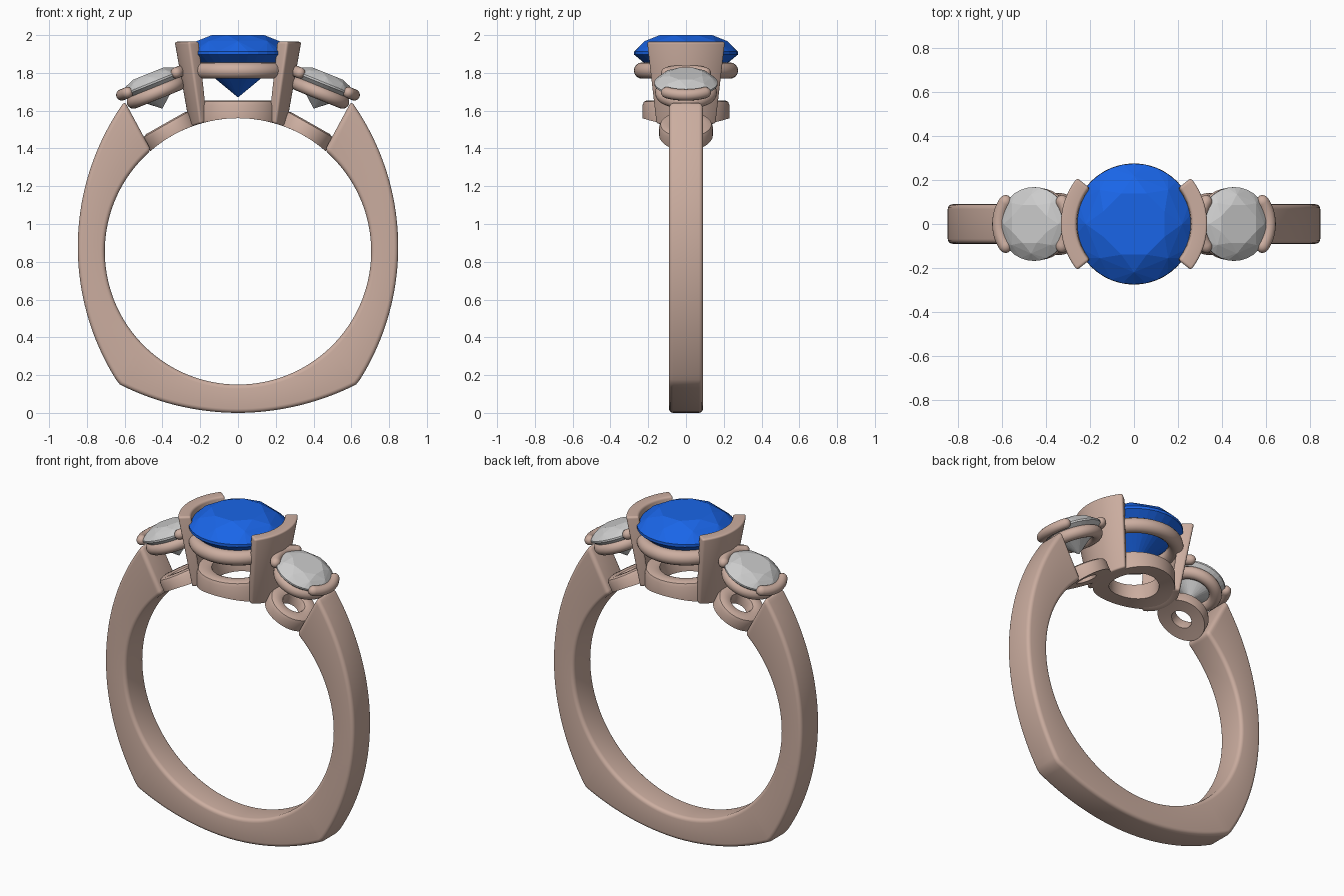
import bpy, bmesh
from math import sin, cos, pi, radians, sqrt, atan2
from mathutils import Matrix, Vector

if "Cube" in bpy.data.objects:
    bpy.data.objects.remove(bpy.data.objects["Cube"])

FZ, FR = 0.855, 0.705          # finger hole centre height and radius


def material(name, rgb):
    m = bpy.data.materials.new(name)
    m.diffuse_color = (*rgb, 1)
    m.use_nodes = True
    m.node_tree.nodes["Principled BSDF"].inputs["Base Color"].default_value = m.diffuse_color
    return m


METAL = material("rose_metal", (0.60, 0.42, 0.35))
BLUE = material("blue_gem", (0.01, 0.13, 0.80))


def finish(name, bm, mat=None, matrix=Matrix(), smooth=True):
    bmesh.ops.recalc_face_normals(bm, faces=bm.faces)
    me = bpy.data.meshes.new(name)
    bm.to_mesh(me)
    bm.free()
    ob = bpy.data.objects.new(name, me)
    bpy.context.collection.objects.link(ob)
    ob.matrix_world = matrix
    if mat:
        me.materials.append(mat)
    if smooth:
        bpy.ops.object.select_all(action='DESELECT')
        ob.select_set(True)
        bpy.context.view_layer.objects.active = ob
        bpy.ops.object.shade_smooth_by_angle(angle=radians(40))
    return ob


def loft(name, loops, closed=False, bevel=0, matrix=Matrix()):
    """Skin a row of equal point loops, capped unless closed."""
    bm = bmesh.new()
    rows = [[bm.verts.new(p) for p in loop] for loop in loops]
    n = len(rows[0])
    for i in range(len(rows) - (not closed)):
        a, b = rows[i], rows[(i + 1) % len(rows)]
        for j in range(n):
            k = (j + 1) % n
            bm.faces.new((a[j], a[k], b[k], b[j]))
    if not closed:
        bm.faces.new(rows[0])
        bm.faces.new(rows[-1])
    bmesh.ops.recalc_face_normals(bm, faces=bm.faces)
    if bevel:
        edges = [e for e in bm.edges if e.calc_face_angle(0) > radians(50)]
        bmesh.ops.bevel(bm, geom=edges, offset=bevel, segments=4, profile=0.5,
                        affect='EDGES', clamp_overlap=True)
    return finish(name, bm, METAL, matrix)


def tube(name, R, r, z, a0=0, a1=2 * pi, matrix=Matrix()):
    """Full torus, or an arc bar with round ends."""
    full = a1 - a0 > 6.2
    st = [(a0 + (a1 - a0) * i / 48, r) for i in range(48 if full else 49)]
    if not full:
        caps = [(cos(t) * r / R, sin(t) * r) for t in (radians(d) for d in (6, 25, 45, 68))]
        st = [(a0 - d, q) for d, q in caps] + st + [(a1 + d, q) for d, q in reversed(caps)]
    loops = []
    for a, q in st:
        sec = [(R + q * cos(2 * pi * k / 16), z + q * sin(2 * pi * k / 16)) for k in range(16)]
        loops.append([(p * cos(a), p * sin(a), h) for p, h in sec])
    return loft(name, loops, full, 0, matrix)


def seat_ring(name, tilt, r_in, r_out, top):
    """Ring whose underside follows the finger hole."""
    loops = []
    mid = (r_in + r_out) / 2
    for i in range(64):
        c, s = cos(2 * pi * i / 64), sin(2 * pi * i / 64)
        low = lambda r: sqrt(FR ** 2 - (r * c) ** 2)
        b = 0.025
        sec = [(r_in, low(r_in)), (mid, low(mid)), (r_out, low(r_out)), (r_out, top - b),
               (r_out - b * .3, top - b * .3), (r_out - b, top),
               (r_in + b, top), (r_in + b * .3, top - b * .3), (r_in, top - b)]
        loops.append([(r * c, r * s, z) for r, z in sec])
    m = Matrix.Translation((0, 0, FZ)) @ Matrix.Rotation(tilt, 4, 'Y')
    return loft(name, loops, True, 0, m)


def gem(name, R, crown, depth, mat=None, matrix=Matrix()):
    """Round brilliant as the hull of its facet corners; girdle at z = 0."""
    bm = bmesh.new()
    g = 0.03 * R
    for n, r, z, off in ((8, .55, crown, .5), (8, .80, crown * .66, 0), (32, 1, g, 0),
                         (32, 1, -g, 0), (8, .45, -depth * .57, .5), (1, 0, -depth, 0)):
        for i in range(n):
            a = 2 * pi * (i + off) / n + pi / 2
            bm.verts.new((R * r * cos(a), R * r * sin(a), z))
    bmesh.ops.convex_hull(bm, input=bm.verts)
    bmesh.ops.dissolve_limit(bm, angle_limit=radians(1), verts=bm.verts, edges=bm.edges)
    return finish(name, bm, mat, matrix, smooth=False)


def arc3(p, q, r, n):
    """Points on the circle through p, q, r, from p to r."""
    (ax, ay), (bx, by), (cx, cy) = p, q, r
    d = 2 * (ax * (by - cy) + bx * (cy - ay) + cx * (ay - by))
    A, B, C = ax * ax + ay * ay, bx * bx + by * by, cx * cx + cy * cy
    ux = (A * (by - cy) + B * (cy - ay) + C * (ay - by)) / d
    uy = (A * (cx - bx) + B * (ax - cx) + C * (bx - ax)) / d
    R = sqrt((ax - ux) ** 2 + (ay - uy) ** 2)
    t0, t1 = atan2(ay - uy, ax - ux), atan2(cy - uy, cx - ux)
    return [(ux + R * cos(t0 + (t1 - t0) * i / n), uy + R * sin(t0 + (t1 - t0) * i / n))
            for i in range(n + 1)]


# Shank: flat-sided band with a squared-off base, open at the top
low = arc3((0, 0.0), (0.33, 0.041), (0.625, 0.15), 16)
side = arc3((0.645, 0.175), (0.848, 0.87), (0.60, 1.65), 40)
outer = low + side
end = atan2(1.39 - FZ, 0.46)
half = []
for i, (x, z) in enumerate(outer):
    if i < len(low):
        a = -pi / 2 + (i / len(low)) * radians(46)
    else:
        a = radians(-44) + (end + radians(44)) * (i - len(low)) / (len(side) - 1)
    half.append(((x, z), (FR * cos(a), FZ + FR * sin(a))))
stations = [((-o[0], o[1]), (-n[0], n[1])) for o, n in reversed(half[1:])] + half
W = 0.09
loft("shank", [[(o[0], -W, o[1]), (o[0], W, o[1]), (n[0], W, n[1]), (n[0], -W, n[1])]
               for o, n in stations], bevel=0.022)

# Centre stone with its rail and base ring
gem("centre_stone", 0.275, 0.095, 0.235, BLUE, Matrix.Translation((0, 0, 1.905)))
tube("centre_rail", 0.233, 0.043, 1.812)
seat_ring("centre_base_ring", 0, 0.14, 0.23, 0.80)

for s, tag in ((-1, "left"), (1, "right")):
    # Wide curved wall gripping the centre stone
    loops = []
    for i in range(25):
        a = radians(-39 + 78 * i / 24)
        sec = [(r, FZ + sqrt(FR ** 2 - (r * cos(a)) ** 2)) for r in (0.205, 0.255)]
        sec += [(0.335, 1.965), (0.263, 1.965)]
        loops.append([(s * r * cos(a), r * sin(a), z) for r, z in sec])
    loft(tag + "_centre_wall", loops, bevel=0.02)

    # Tilted side stone, rail, two gripping bars and base ring
    m = Matrix.Translation((s * 0.455, 0, 1.745)) @ Matrix.Rotation(s * radians(22), 4, 'Y')
    gem(tag + "_side_stone", 0.168, 0.055, 0.145, None, m)
    tube(tag + "_side_rail", 0.128, 0.036, -0.055, matrix=m)
    for base, part in ((0, "_bar_a"), (pi, "_bar_b")):
        tube(tag + part, 0.172, 0.03, 0.003, base - radians(36), base + radians(36), m)
    seat_ring(tag + "_side_base_ring", s * radians(29.5), 0.06, 0.142, 0.78)
